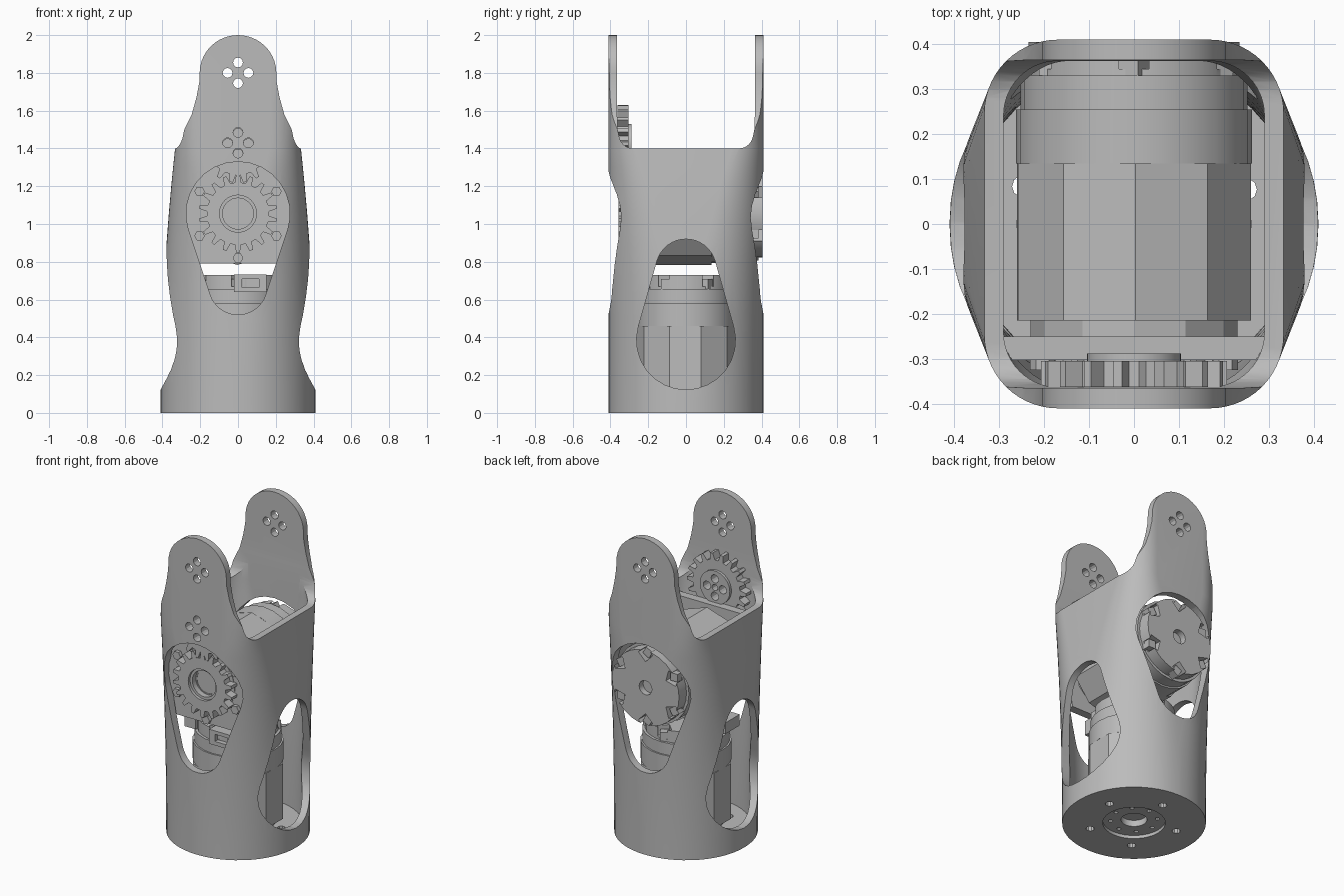
import bpy, bmesh
from math import sin, cos, pi, radians, sqrt, acos

if "Cube" in bpy.data.objects:
    bpy.data.objects.remove(bpy.data.objects["Cube"])

grey = bpy.data.materials.new("plain_grey")
grey.use_nodes = True
COLOUR = (0.5, 0.5, 0.5, 1)
grey.diffuse_color = COLOUR
grey.node_tree.nodes["Principled BSDF"].inputs["Base Color"].default_value = COLOUR


def loft(name, rings):
    """Closed solid through rings of equal point count."""
    bm = bmesh.new()
    loops = [[bm.verts.new(p) for p in ring] for ring in rings]
    n = len(loops[0])
    for a, b in zip(loops, loops[1:]):
        for i in range(n):
            j = (i + 1) % n
            bm.faces.new((a[i], a[j], b[j], b[i]))
    bm.faces.new(loops[0])
    bm.faces.new(loops[-1])
    bmesh.ops.recalc_face_normals(bm, faces=bm.faces)
    mesh = bpy.data.meshes.new(name)
    bm.to_mesh(mesh)
    bm.free()
    mesh.materials.append(grey)
    ob = bpy.data.objects.new(name, mesh)
    bpy.context.collection.objects.link(ob)
    return ob


def place(p, axis, d):
    u, v = p
    return {"x": (d, u, v), "y": (u, d, v), "z": (u, v, d)}[axis]


def prism(name, pts, axis, lo, hi):
    return loft(name, [[place(p, axis, d) for p in pts] for d in (lo, hi)])


def circle(c, r, n=32, turn=0.0):
    return [(c[0] + r * cos(turn + 2 * pi * i / n), c[1] + r * sin(turn + 2 * pi * i / n))
            for i in range(n)]


def disc(name, c, r, axis, lo, hi, n=32, turn=0.0):
    return prism(name, circle(c, r, n, turn), axis, lo, hi)


def box(name, u, v, axis, lo, hi):
    return prism(name, [(u[0], v[0]), (u[1], v[0]), (u[1], v[1]), (u[0], v[1])], axis, lo, hi)


def cut(ob, *cutters):
    for c in cutters:
        m = ob.modifiers.new("cut", "BOOLEAN")
        m.operation, m.solver, m.object = "DIFFERENCE", "EXACT", c
        bpy.context.view_layer.objects.active = ob
        bpy.ops.object.modifier_apply(modifier=m.name)
        bpy.data.objects.remove(c)


def teardrop(z1, r1, z2, r2, n=16):
    """Outline around a lower circle and an upper circle."""
    a = pi / 2 - acos((r1 - r2) / (z2 - z1))
    top = [a + (pi - 2 * a) * i / n for i in range(n + 1)]
    low = [pi - a + (pi + 2 * a) * i / n for i in range(n + 1)]
    return ([(r2 * cos(t), z2 + r2 * sin(t)) for t in top]
            + [(r1 * cos(t), z1 + r1 * sin(t)) for t in low])


def section(z, inset=0.0, steps=14):
    """Round at the base, blending to a rounded rectangle at the shoulder."""
    t = min(z / 1.4, 1.0) ** 2
    a, b, r = 0.41 - 0.077 * t - inset, 0.41 - inset * 1.1, 0.404 - 0.24 * t - inset
    pts = []
    for k, (sx, sy) in enumerate(((1, 1), (-1, 1), (-1, -1), (1, -1))):
        for i in range(steps + 1):
            w = pi / 2 * (k + i / steps)
            pts.append((sx * (a - r) + r * cos(w), sy * (b - r) + r * sin(w), z))
    return pts


def four_holes(z, lo, hi):
    return [disc("hole", (dx, z + dz), 0.026, "y", lo, hi, 12)
            for dx, dz in ((0.055, 0), (-0.055, 0), (0, 0.055), (0, -0.055))]


# Outer shell with its hollow
levels = [0.0, 0.12, 0.3, 0.5, 0.7, 0.9, 1.05, 1.2, 1.3, 1.4, 2.0]
shell = loft("arm_shell", [section(z) for z in levels])
cut(shell, loft("hollow", [section(z, 0.043) for z in [0.05] + levels[1:-1] + [2.1]]))

# Gap between the two upright flanges, with rounded inner corners
gap = [(0.365, 2.2), (0.365, 1.6), (0.362, 1.5)]
gap += [(0.28 + 0.075 * cos(t), 1.475 - 0.075 * sin(t)) for t in [pi / 12 * i for i in range(1, 7)]]
cut(shell, prism("gap", gap + [(-y, z) for y, z in reversed(gap)], "x", -1, 1))

# Tapering shoulders and rounded tips of the flanges
edge = [(0.335, 1.4), (0.305, 1.44), (0.28, 1.51), (0.245, 1.58), (0.22, 1.67), (0.205, 1.75)]
edge += [(0.203 * cos(t), 1.8 + 0.2 * sin(t)) for t in [pi / 20 * i for i in range(11)]]
for s in (1, -1):
    outline = [(s * x, z) for x, z in edge] + [(0, 2.2), (s * 0.6, 2.2), (s * 0.6, 1.4)]
    cut(shell, prism("shoulder", outline, "y", -1, 1))

# Teardrop windows through front and back, and through both sides
cut(shell, prism("window", teardrop(0.675, 0.155, 1.055, 0.275), "y", -1, 1))
cut(shell, prism("window", teardrop(0.385, 0.262, 0.76, 0.16), "x", -1, 1))

# Bolt holes in the flanges and the base
cut(shell, *four_holes(1.8, -1, 1), *four_holes(1.43, -1, 0))
cut(shell, disc("hole", (0, 0), 0.18, "z", -1, 0.2))
for p in circle((0, 0), 0.26, 5, 0.3):
    cut(shell, disc("hole", p, 0.025, "z", -1, 0.2, 10))


def motor(name, axis, c, s):
    """Stepped round drive unit starting at s along its axis."""
    out = disc(name + "_output", c, 0.19, axis, s, s + 0.06)
    cut(out, disc("bore", c, 0.075, axis, s - 0.1, s + 0.04))
    for p in circle(c, 0.135, 8):
        cut(out, disc("hole", p, 0.013, axis, s - 0.1, s + 0.03, 8))
    disc(name + "_collar", c, 0.23, axis, s + 0.05, s + 0.1, 12)
    disc(name + "_body", c, 0.272, axis, s + 0.09, s + 0.44, 10, 0.3)
    disc(name + "_stage", c, 0.262, axis, s + 0.44, s + 0.56, 24)
    disc(name + "_rear_stage", c, 0.252, axis, s + 0.56, s + 0.635, 24)
    cap = disc(name + "_cap", c, 0.235, axis, s + 0.635, s + 0.71, 28)
    cut(cap, disc("bore", c, 0.045, axis, s + 0.67, s + 1, 16))
    # Rim notches holding small connector blocks
    for i, p in enumerate(circle(c, 0.215, 6, pi / 6)):
        cut(cap, disc("notch", p, 0.05, axis, s + 0.65, s + 1, 4, pi / 6 + i * pi / 3))
        disc(f"{name}_connector_{i + 1}", p, 0.035, axis, s + 0.63, s + 0.69, 4,
             pi / 12 + i * pi / 3)


motor("upper_motor", "y", (0, 1.055), -0.305)
motor("lower_motor", "z", (0, 0), 0.02)

# Plug on the lower motor and its cable socket
plug = box("lower_plug", (-0.02, 0.15), (0.64, 0.732), "y", -0.26, -0.19)
cut(plug, box("slot", (0.02, 0.11), (0.665, 0.71), "y", -0.4, -0.23))
box("side_plug", (-0.18, -0.04), (0.66, 0.73), "x", -0.25, -0.17)

# Wall carrying the upper motor
wall = prism("motor_wall", [(-0.25, 0.79), (0.25, 0.79), (0.29, 1.0), (0.29, 1.33),
                            (-0.29, 1.33), (-0.29, 1.0)], "y", -0.302, -0.25)
for i, p in enumerate(circle((0, 1.055), 0.235, 6, pi / 6)):
    disc(f"wall_bolt_{i + 1}", p, 0.028, "y", -0.325, -0.295, 6)


def gear(name, z, lo, hi, turn, teeth=18):
    pts = []
    for i in range(teeth):
        for f, r in ((-0.3, 0.165), (-0.13, 0.207), (0.13, 0.207), (0.3, 0.165)):
            w = turn + 2 * pi * (i + f) / teeth
            pts.append((r * cos(w), z + r * sin(w)))
    return prism(name, pts, "y", lo, hi)


# Meshing gear pair behind the front flange
lower_gear = gear("lower_gear", 1.055, -0.358, -0.30, pi / 2)
cut(lower_gear, disc("bore", (0, 1.055), 0.098, "y", -1, 0))
bore_ring = disc("bore_ring", (0, 1.055), 0.1, "y", -0.34, -0.30)
cut(bore_ring, disc("bore", (0, 1.055), 0.082, "y", -1, 0))

upper_gear = gear("upper_gear", 1.425, -0.362, -0.305, pi / 2 + pi / 18)
hub = disc("upper_gear_hub", (0, 1.425), 0.105, "y", -0.31, -0.288)
for part in (upper_gear, hub):
    cut(part, *four_holes(1.425, -1, 0), disc("hole", (0, 1.425), 0.02, "y", -1, 0, 12))

# Smooth shading with crisp edges
bpy.ops.object.select_all(action="DESELECT")
for ob in bpy.context.collection.objects:
    if ob.type == "MESH" and grey.name in ob.data.materials:
        ob.select_set(True)
        bpy.context.view_layer.objects.active = ob
bpy.ops.object.shade_smooth_by_angle(angle=radians(25))
